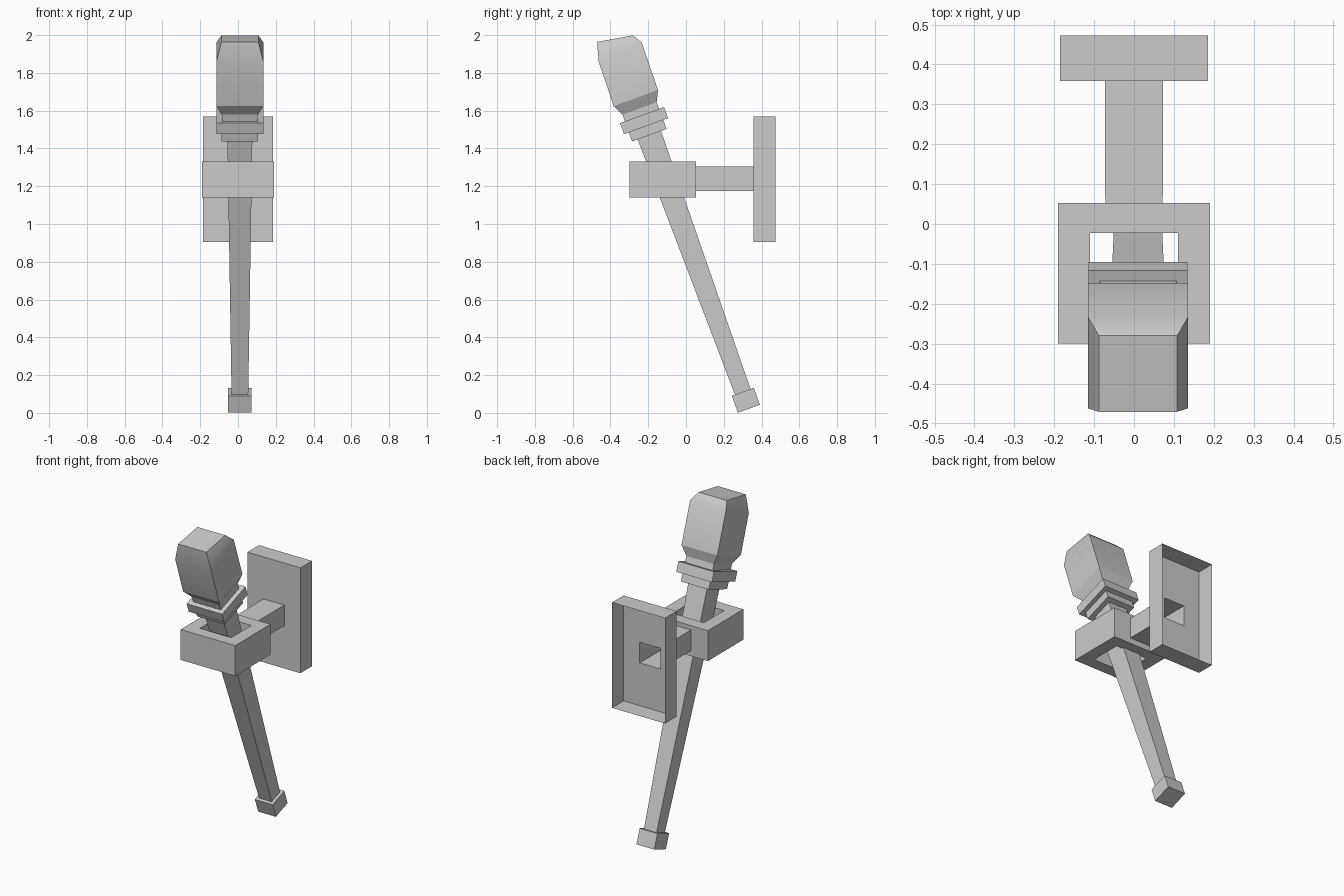
import bpy
import bmesh
from math import radians

if "Cube" in bpy.data.objects:
    bpy.data.objects.remove(bpy.data.objects["Cube"])


def loft(name, rings, cap=True, closed=False):
    """Skin a list of 4-point rings; cap the ends or join last ring to first."""
    bm = bmesh.new()
    loops = [[bm.verts.new(p) for p in ring] for ring in rings]
    pairs = list(zip(loops, loops[1:]))
    if closed:
        pairs.append((loops[-1], loops[0]))
    for a, b in pairs:
        for i in range(4):
            j = (i + 1) % 4
            bm.faces.new((a[i], a[j], b[j], b[i]))
    if cap and not closed:
        bm.faces.new(loops[0][::-1])
        bm.faces.new(loops[-1])
    bmesh.ops.recalc_face_normals(bm, faces=bm.faces)
    mesh = bpy.data.meshes.new(name)
    bm.to_mesh(mesh)
    bm.free()
    obj = bpy.data.objects.new(name, mesh)
    bpy.context.collection.objects.link(obj)
    return obj


def flat_ring(hx, y0, y1, z0, z1=None):
    """Rectangle across x and y; z0 at the front edge, z1 at the back edge."""
    z1 = z0 if z1 is None else z1
    return [(-hx, y0, z0), (hx, y0, z0), (hx, y1, z1), (-hx, y1, z1)]


def wall_ring(hx, y, z0, z1):
    """Upright rectangle facing y."""
    return [(-hx, y, z0), (hx, y, z0), (hx, y, z1), (-hx, y, z1)]


def square(h, z):
    return flat_ring(h, -h, h, z)


# wall plate, open at the back, running into the hollow arm
loft("wall_plate_and_arm", [
    wall_ring(0.185, 0.473, 0.905, 1.57),
    wall_ring(0.185, 0.358, 0.905, 1.57),
    wall_ring(0.073, 0.358, 1.175, 1.305),
    wall_ring(0.072, 0.052, 1.175, 1.305),
], cap=False)

# square holder ring
loft("holder_ring", [
    flat_ring(0.19, -0.30, 0.053, 1.14),
    flat_ring(0.19, -0.30, 0.053, 1.332),
    flat_ring(0.11, -0.224, -0.023, 1.332),
    flat_ring(0.11, -0.224, -0.023, 1.14),
], closed=True)

# torch parts, built upright along local z
torch = [
    loft("end_cap", [square(0.062, 0), square(0.062, 0.095)]),
    loft("handle", [square(0.044, 0.09), square(0.066, 1.545)]),
    loft("lower_collar", [square(0.097, 1.541), square(0.097, 1.592)]),
    loft("upper_collar", [square(0.124, 1.592), square(0.124, 1.654)]),
    loft("head_base", [square(0.096, 1.65), square(0.096, 1.692),
                       square(0.125, 1.75)], cap=False),
]

# torch head with a slanted, narrowed top
head = loft("torch_head", [
    square(0.125, 1.75),
    flat_ring(0.125, -0.119, 0.13, 1.997, 2.015),
    flat_ring(0.098, -0.091, 0.10, 2.10, 2.067),
])
bm = bmesh.new()
bm.from_mesh(head.data)
bm.faces.ensure_lookup_table()
bottom = [f for f in bm.faces if all(v.co.z < 1.76 for v in f.verts)]
bmesh.ops.delete(bm, geom=bottom, context='FACES_ONLY')
bm.to_mesh(head.data)
bm.free()
torch.append(head)

# lean the whole torch forward
for part in torch:
    part.location = (0.01, 0.333, 0.022)
    part.rotation_euler.x = radians(20)

bpy.context.view_layer.objects.active = head
head.select_set(True)
bpy.ops.object.shade_smooth_by_angle(angle=radians(35))
